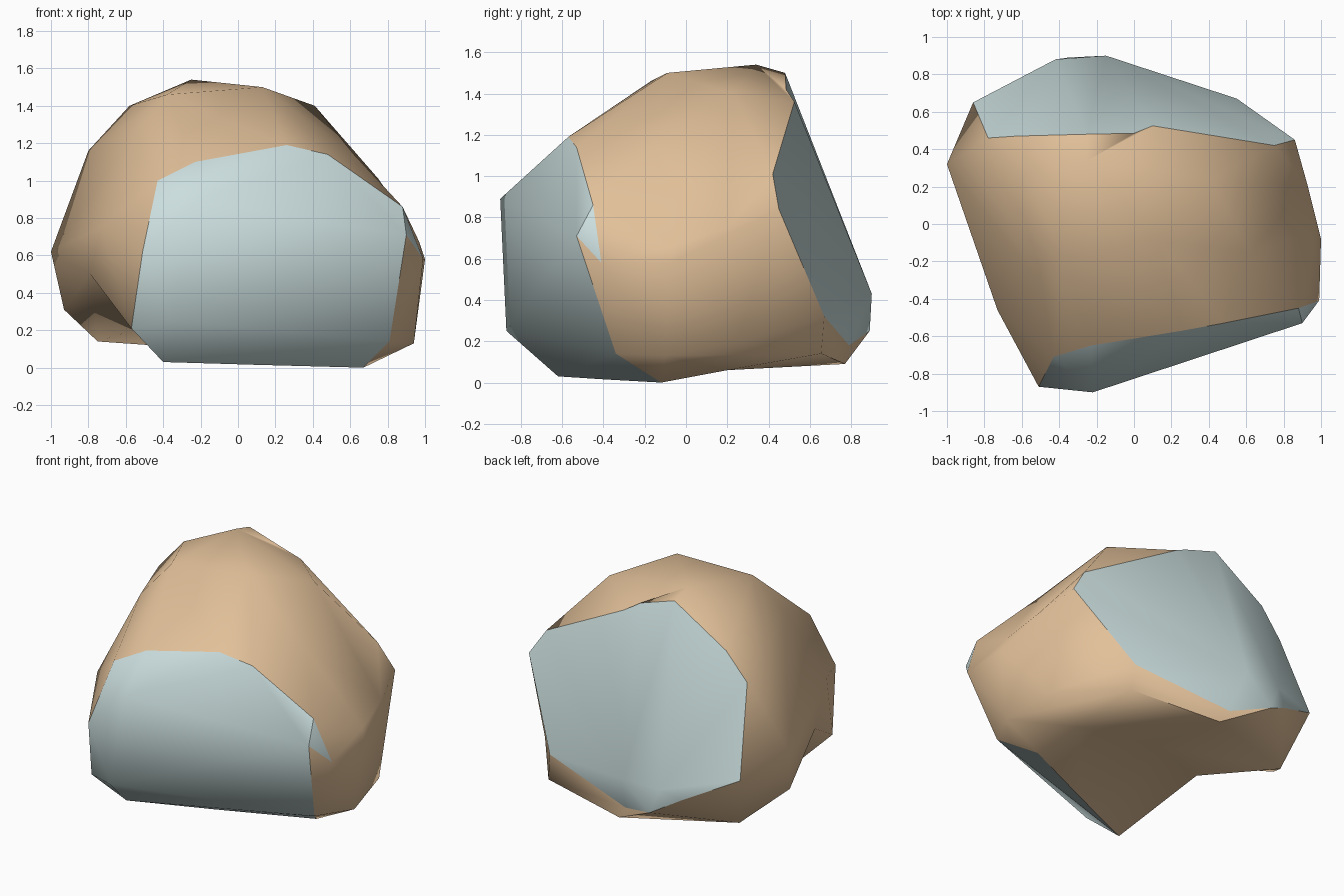
import bpy, bmesh
from mathutils import Vector

if "Cube" in bpy.data.objects:
    bpy.data.objects.remove(bpy.data.objects["Cube"])

def material(name, rgb):
    m = bpy.data.materials.new(name)
    m.diffuse_color = (*rgb, 1)
    m.use_nodes = True
    m.node_tree.nodes["Principled BSDF"].inputs["Base Color"].default_value = m.diffuse_color
    return m

TAN = material("tan", (0.76, 0.53, 0.32))
PALE = material("pale_blue", (0.6, 0.73, 0.73))

def finish(bm, name, mats):
    me = bpy.data.meshes.new(name)
    bm.to_mesh(me)
    bm.free()
    for m in mats:
        me.materials.append(m)
    ob = bpy.data.objects.new(name, me)
    bpy.context.collection.objects.link(ob)
    bpy.ops.object.select_all(action='DESELECT')
    ob.select_set(True)
    bpy.context.view_layer.objects.active = ob
    bpy.ops.object.shade_smooth_by_angle(angle=1.2)
    return ob

# Cross-sections from front to back, each running right, top, left, bottom
front = [(.67, -.12, 0), (.81, -.34, .14), (.9, -.53, .71), (.88, -.45, .86),
         (.48, -.53, 1.14), (.26, -.57, 1.19), (-.23, -.65, 1.1), (-.43, -.71, 1.0),
         (-.51, -.87, .62), (-.57, -.75, .21), (-.40, -.62, .03), (.1, -.39, .015)]
mid_front = [(.62, .2, .06), (.94, -.1, .13), (.99, -.41, .58), (.97, -.05, .67),
             (.62, -.15, 1.14), (.13, -.09, 1.5), (-.38, -.17, 1.46), (-.55, -.25, 1.25),
             (-.73, -.46, .75), (-.79, -.25, .5), (-.5, 0, .22), (0, .2, .16)]
mid_back = [(.57, .655, .14), (.88, .25, .19), (1, -.08, .58), (.93, .2, .75),
            (.41, .23, 1.4), (-.25, .34, 1.54), (-.58, .25, 1.4), (-.8, .3, 1.16),
            (-1, .32, .62), (-.93, .22, .31), (-.75, .5, .14), (-.04, .77, .09)]
back = [(-.1, .79, .18), (.55, .67, .32), (.86, .45, .84), (.75, .42, 1.01),
        (.1, .525, 1.36), (0, .485, 1.42), (-.25, .48, 1.5), (-.63, .47, 1.26),
        (-.78, .46, 1.08), (-.86, .65, .51), (-.53, .81, .35), (-.35, .89, .25)]

# Body: loft through the sections, folding each quad outward
bm = bmesh.new()
rings = [[bm.verts.new(p) for p in r] for r in (front, mid_front, mid_back, back)]
centre = Vector((0, 0, .7))
n = len(front)
for i in range(3):
    for k in range(n):
        a, a2 = rings[i][k], rings[i][(k + 1) % n]
        b, b2 = rings[i + 1][k], rings[i + 1][(k + 1) % n]
        d1 = ((b.co + a2.co) / 2 - centre).length
        d2 = ((a.co + b2.co) / 2 - centre).length
        tris = [(a, b, a2), (b, b2, a2)] if d1 >= d2 else [(a, b, b2), (a, b2, a2)]
        faces = [bm.faces.new(t) for t in tris]
        if i == 0 and k == 2:      # small pale tongue at the front right corner
            faces[0].material_index = 1
finish(bm, "body", [TAN, PALE])

# Front facet: outward half of the hull over the rim and its bulge points
bm = bmesh.new()
for p in front + [(-.22, -.9, .89), (-.35, -.87, .25)]:
    bm.verts.new(p)
bmesh.ops.convex_hull(bm, input=bm.verts[:])
bmesh.ops.recalc_face_normals(bm, faces=bm.faces[:])
bm.normal_update()
bmesh.ops.delete(bm, geom=[f for f in bm.faces if f.normal.y >= 0], context='FACES')
finish(bm, "front_facet", [PALE])

# Back facet: rim fanned to a short bulging ridge
bm = bmesh.new()
rim = [bm.verts.new(p) for p in back]
right, left = bm.verts.new((-.15, .9, .43)), bm.verts.new((-.42, .88, .42))
for k in range(n):
    hub = left if 6 <= k <= 10 else right
    bm.faces.new((rim[k], hub, rim[(k + 1) % n]))
bm.faces.new((rim[6], right, left))
bm.faces.new((rim[11], left, right))
bmesh.ops.recalc_face_normals(bm, faces=bm.faces[:])
bm.normal_update()
if sum(f.normal.y for f in bm.faces) < 0:
    bmesh.ops.reverse_faces(bm, faces=bm.faces[:])
finish(bm, "back_facet", [PALE])
